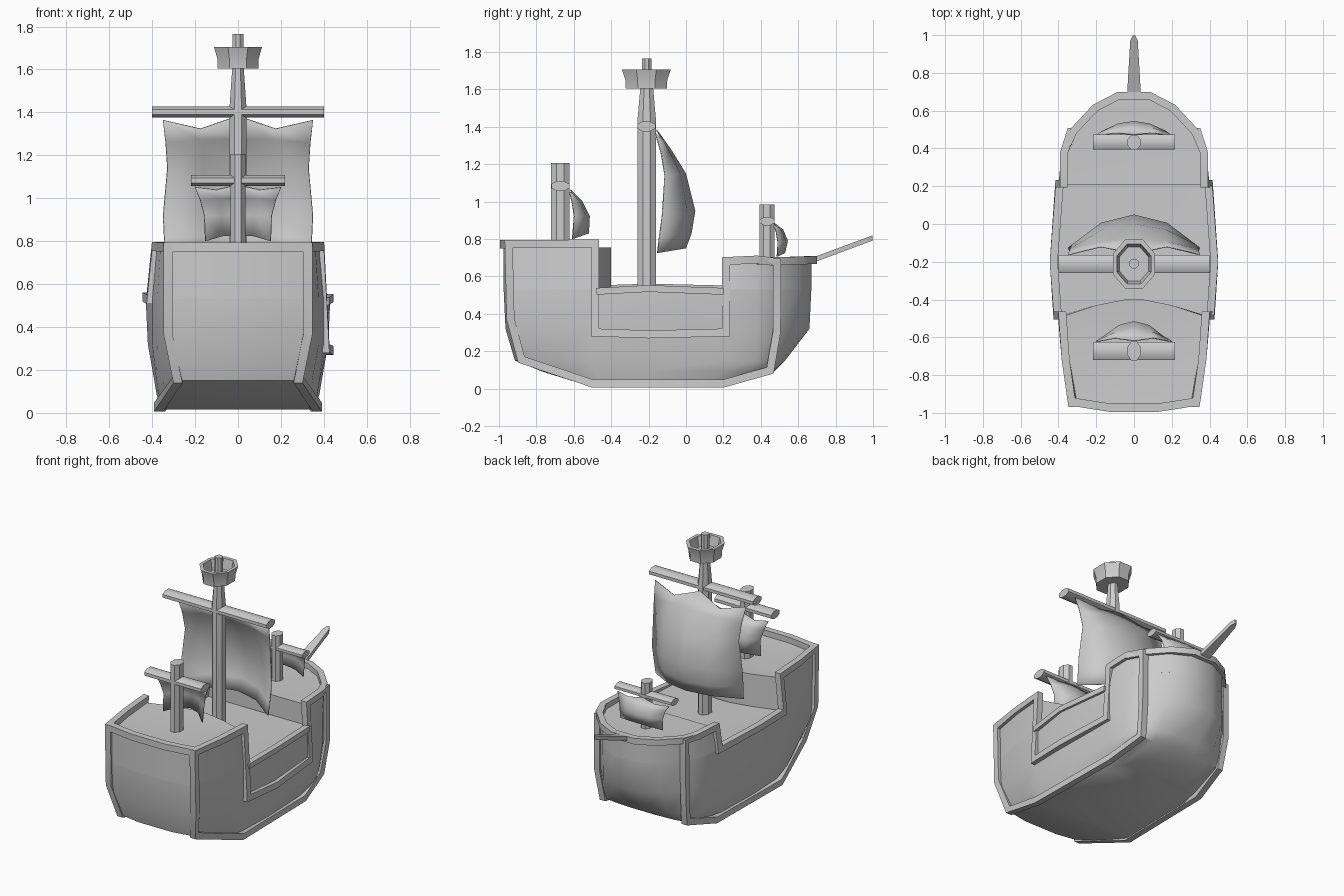
import bpy, math
from mathutils import Vector

if "Cube" in bpy.data.objects:
    bpy.data.objects.remove(bpy.data.objects["Cube"])

GREY = (0.6, 0.6, 0.6, 1)
grey = bpy.data.materials.new("plain grey")
grey.use_nodes = True
grey.diffuse_color = GREY
grey.node_tree.nodes["Principled BSDF"].inputs["Base Color"].default_value = GREY


def build(name, verts, faces, angle=30):
    mesh = bpy.data.meshes.new(name)
    mesh.from_pydata([tuple(v) for v in verts], [], faces)
    mesh.materials.append(grey)
    obj = bpy.data.objects.new(name, mesh)
    bpy.context.collection.objects.link(obj)
    bpy.ops.object.select_all(action='DESELECT')
    obj.select_set(True)
    bpy.context.view_layer.objects.active = obj
    bpy.ops.object.mode_set(mode='EDIT')
    bpy.ops.mesh.select_all(action='SELECT')
    bpy.ops.mesh.normals_make_consistent(inside=False)
    bpy.ops.object.mode_set(mode='OBJECT')
    bpy.ops.object.shade_smooth_by_angle(angle=math.radians(angle))
    return obj


def skin(rings, closed=True):
    """Quads joining equal rings of points."""
    n = len(rings[0])
    return [(i * n + j, i * n + (j + 1) % n, (i + 1) * n + (j + 1) % n, (i + 1) * n + j)
            for i in range(len(rings) - 1) for j in range(n if closed else n - 1)]


def mirrored(half):
    return half + [(-x, *rest) for x, *rest in reversed(half)]


def loft(name, levels, crown):
    """Stack plan outlines [(z, outline)] and close with a cambered deck."""
    rings = [[(x, y, z) for x, y in outline] for z, outline in levels]
    n = len(rings[0])
    verts = sum(rings, [])
    faces = skin(rings) + [tuple(range(n))]
    top = len(verts) - n
    mid_y = sum(p[1] for p in rings[-1]) / n
    verts.append((0, mid_y, levels[-1][0] + crown))
    faces += [(top + j, top + (j + 1) % n, len(verts) - 1) for j in range(n)]
    return build(name, verts, faces, 40)


def bar(name, path, axis, w, t, closed=False):
    """Rectangular moulding along a path, mitred at the corners."""
    pts, axis, n = [Vector(p) for p in path], Vector(axis), len(path)
    rings = []
    for i, p in enumerate(pts):
        before = p - pts[i - 1] if closed or i else pts[1] - p
        after = pts[(i + 1) % n] - p if closed or i < n - 1 else before
        a, b = before.cross(axis).normalized(), after.cross(axis).normalized()
        side = (a + b).normalized()
        side *= w / max(side.dot(a), 0.6)
        rings.append([p + side * s + axis * t * q for s, q in ((1, 1), (1, -1), (-1, -1), (-1, 1))])
    if closed:
        rings.append(rings[0])
    verts = sum(rings, [])
    faces = skin(rings)
    if not closed:
        faces += [(0, 1, 2, 3), tuple(range(len(verts) - 4, len(verts)))]
    return build(name, verts, faces)


def pole(name, profile, centre, sx=1.0, along_x=False, sides=8):
    """Eight-sided turned part from (radius, height) pairs."""
    cx, cy, cz = centre
    rings = []
    for r, h in profile:
        r /= math.cos(math.pi / sides)
        ring = []
        for k in range(sides):
            a = (k + 0.5) * 2 * math.pi / sides
            u, v = r * math.cos(a) * sx, r * math.sin(a)
            ring.append((cx + h, cy + v, cz + u) if along_x else (cx + u, cy + v, cz + h))
        rings.append(ring)
    n = sides * len(rings)
    return build(name, sum(rings, []), skin(rings) + [tuple(range(sides)), tuple(range(n - sides, n))])


def sail(name, rows, dip):
    """Rows of (centre z, edge z, centre y, edge y, half width)."""
    rings = []
    for i, (zc, ze, yc, ye, w) in enumerate(rows):
        ring = []
        for u in (-1, -0.5, 0, 0.5, 1):
            sag = dip if i == 0 and abs(u) == 0.5 else 0
            ring.append((u * w, ye + (yc - ye) * (1 - u * u) + sag * 0.7, zc + (ze - zc) * u * u - sag))
        rings.append(ring)
    obj = build(name, sum(rings, []), skin(rings, closed=False), 40)
    obj.modifiers.new("cloth", 'SOLIDIFY').thickness = 0.006


# Lower hull: height, stern y, stern width, side width, waist width, bow corner y, bow y
levels = []
for z, ya, wt, w, wm, yc, yb in ((0.015, -0.5, 0.34, 0.35, 0.36, 0.2, 0.22),
                                 (0.09, -0.74, 0.3, 0.37, 0.38, 0.45, 0.47),
                                 (0.15, -0.89, 0.265, 0.38, 0.39, 0.47, 0.53),
                                 (0.32, -0.94, 0.32, 0.40, 0.42, 0.48, 0.66),
                                 (0.53, -0.95, 0.32, 0.40, 0.43, 0.48, 0.67)):
    side_y = max(ya + 0.04, -0.49)
    half = [(0.13, ya - 0.025), (wt, ya), (wt * 0.3 + w * 0.7, (ya + side_y) / 2), (w, side_y), (wm, -0.2),
            (w, min(yc - 0.12, 0.2)), (w - 0.017, yc - 0.1), (w - 0.073, yc),
            (0.22, yc + (yb - yc) * 0.65), (0.085, yb)]
    levels.append((z, mirrored(half)))
loft("hull", levels, -0.008)

# Raised stern and bow blocks, leaning in, with decks sunk below the rails
stern_front = [(0.2, -0.43), (0.05, -0.4)]
stern_low = mirrored([(0.13, -0.975), (0.32, -0.95), (0.376, -0.72), (0.40, -0.49)] + stern_front)
stern_top = mirrored([(0.13, -0.975), (0.322, -0.95), (0.362, -0.72), (0.38, -0.49)] + stern_front)
loft("stern_castle", [(0.53, stern_low), (0.755, stern_top)], -0.02)
prow = [(0.327, 0.48), (0.22, 0.604), (0.085, 0.67)]
bow_low = mirrored([(0.40, 0.21), (0.383, 0.38)] + prow)
bow_top = mirrored([(0.37, 0.21), (0.368, 0.38)] + prow)
loft("bow_castle", [(0.53, bow_low), (0.672, bow_top)], -0.005)

# Mouldings round each side, dropping lower on the left where the side panel is
for s, label, notch in ((1, "left", 0.3), (-1, "right", 0.53)):
    path = [(0.326, -0.948, 0.773), (0.326, -0.938, 0.37), (0.28, -0.88, 0.155), (0.37, -0.5, 0.027),
            (0.36, 0.2, 0.027), (0.315, 0.45, 0.097), (0.332, 0.485, 0.3), (0.33, 0.488, 0.675),
            (0.37, 0.38, 0.69), (0.372, 0.213, 0.682), (0.395, 0.213, notch),
            (0.425, -0.2, notch + (0.01 if s < 0 else -0.01)), (0.405, -0.485, notch),
            (0.38, -0.485, 0.776), (0.362, -0.72, 0.774)]
    bar(label + "_side_trim", [(x * s, y, z) for x, y, z in path], (1, 0, 0), 0.021, 0.021, True)
bar("left_waist_rail", [(0.405, -0.48, 0.52), (0.425, -0.2, 0.535), (0.395, 0.2, 0.52)], (1, 0, 0), 0.018, 0.02)

# Rails round the stern and the bow
bar("stern_rail", mirrored([(0.335, -0.94, 0.772), (0.13, -0.972, 0.772)]), (0, 0, 1), 0.022, 0.022)
bar("bow_rail", mirrored([(0.37, 0.38, 0.685), (0.322, 0.49, 0.682), (0.205, 0.615, 0.685), (0.08, 0.68, 0.688)]),
    (0, 0, 1), 0.02, 0.021)

# Bowsprit, tapering to a point
rings = [[(x, y, z + h) for x, h in ((-w, -0.014), (w, -0.014), (w, 0.014), (-w, 0.014))]
         for w, y, z in ((0.038, 0.66, 0.68), (0.02, 0.97, 0.795), (0.006, 0.998, 0.805))]
build("bowsprit", sum(rings, []), skin(rings) + [(0, 1, 2, 3), (8, 9, 10, 11)])

# Masts and yards
pole("main_mast", [(0.05, 0.5), (0.05, 1.43), (0.033, 1.62)], (0, -0.21, 0), 0.78)
pole("main_mast_tip", [(0.025, 1.6), (0.025, 1.765)], (0, -0.21, 0))
pole("stern_mast", [(0.05, 0.72), (0.05, 1.205)], (0, -0.672, 0), 0.72)
pole("bow_mast", [(0.04, 0.65), (0.04, 0.985)], (0, 0.432, 0), 0.85)
for label, y, z, half, r in (("main", -0.212, 1.402, 0.4, 0.048), ("stern", -0.672, 1.083, 0.218, 0.048),
                             ("bow", 0.434, 0.895, 0.218, 0.04)):
    pole(label + "_yard", [(r, -half), (r, half)], (0, y, z), 0.55, along_x=True)

# Lookout basket
pole("lookout_basket", [(0.11, 1.605), (0.112, 1.65), (0.13, 1.705), (0.105, 1.705), (0.09, 1.635)],
     (0, -0.212, 0), 0.86)

# Billowing sails
sail("main_sail", [(1.385, 1.365, -0.155, -0.16, 0.35), (1.28, 1.26, -0.08, -0.13, 0.338),
                   (1.15, 1.14, 0.0, -0.11, 0.33), (0.95, 0.92, 0.05, -0.125, 0.35),
                   (0.83, 0.81, 0.03, -0.14, 0.345), (0.75, 0.725, 0.0, -0.15, 0.34)], 0.055)
sail("stern_sail", [(1.06, 1.05, -0.62, -0.625, 0.2), (1.0, 0.99, -0.56, -0.61, 0.175),
                    (0.92, 0.92, -0.52, -0.6, 0.155), (0.83, 0.8, -0.525, -0.61, 0.15)], 0.02)
sail("bow_sail", [(0.885, 0.875, 0.475, 0.47, 0.2), (0.85, 0.84, 0.52, 0.485, 0.18),
                  (0.79, 0.78, 0.545, 0.495, 0.165), (0.725, 0.705, 0.53, 0.49, 0.165)], 0.015)
